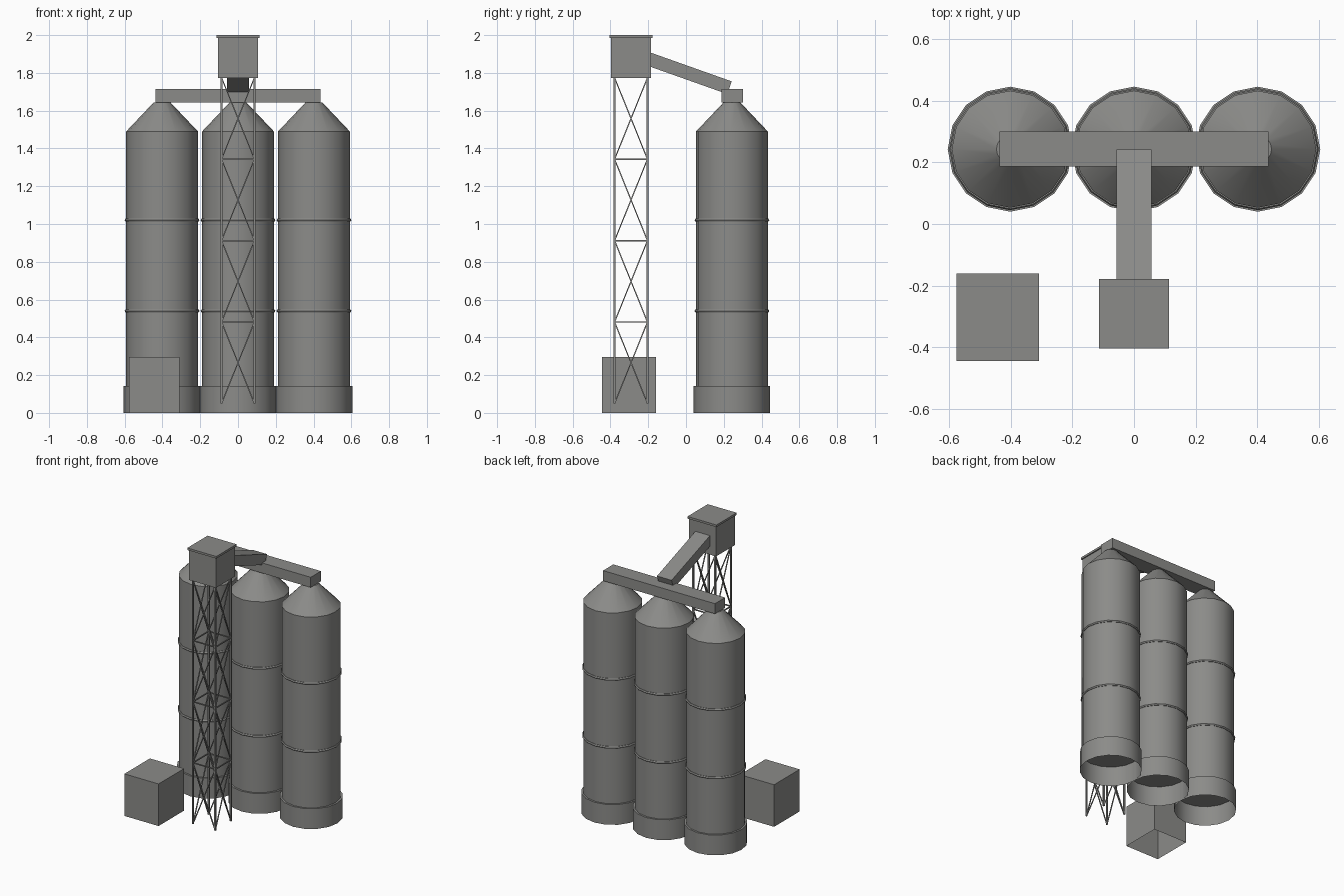
import bpy, bmesh, math
from mathutils import Vector, Matrix

if "Cube" in bpy.data.objects:
    bpy.data.objects.remove(bpy.data.objects["Cube"])

grey = bpy.data.materials.new("weathered_grey")
grey.diffuse_color = (0.26, 0.26, 0.25, 1)
grey.use_nodes = True
grey.node_tree.nodes["Principled BSDF"].inputs["Base Color"].default_value = grey.diffuse_color


def finish(name, bm, smooth=False):
    bmesh.ops.recalc_face_normals(bm, faces=bm.faces)
    me = bpy.data.meshes.new(name)
    bm.to_mesh(me)
    bm.free()
    me.materials.append(grey)
    if smooth:
        me.shade_smooth()
        me.set_sharp_from_angle(angle=math.radians(35))
    ob = bpy.data.objects.new(name, me)
    bpy.context.collection.objects.link(ob)
    return ob


def add_box(bm, lo, hi, open_bottom=False):
    lo, hi = Vector(lo), Vector(hi)
    size = hi - lo
    m = Matrix.Translation((lo + hi) / 2) @ Matrix.Diagonal((*size, 1))
    vs = bmesh.ops.create_cube(bm, size=1, matrix=m)["verts"]
    if open_bottom:
        low = [f for f in bm.faces if all(abs(v.co.z - lo.z) < 1e-5 for v in f.verts)]
        bmesh.ops.delete(bm, geom=low, context="FACES_ONLY")
    return vs


def box(name, lo, hi, open_bottom=False):
    bm = bmesh.new()
    add_box(bm, lo, hi, open_bottom)
    return finish(name, bm)


def add_bar(bm, a, b, t):
    # square bar between two points
    a, b = Vector(a), Vector(b)
    d = b - a
    m = (Matrix.Translation((a + b) / 2) @ d.to_track_quat("Z", "Y").to_matrix().to_4x4()
         @ Matrix.Diagonal((t, t, d.length, 1)))
    bmesh.ops.create_cube(bm, size=1, matrix=m)


def lathe(name, profile, centre, sides=16, closed=False, caps=(False, False)):
    # revolve (radius, height) points around a vertical axis
    bm = bmesh.new()
    rows = []
    for r, z in profile:
        rows.append([bm.verts.new((centre[0] + r * math.cos(2 * math.pi * i / sides),
                                   centre[1] + r * math.sin(2 * math.pi * i / sides), z))
                     for i in range(sides)])
    pairs = list(zip(rows, rows[1:])) + ([(rows[-1], rows[0])] if closed else [])
    for lo, hi in pairs:
        for i in range(sides):
            j = (i + 1) % sides
            bm.faces.new((lo[i], lo[j], hi[j], hi[i]))
    if caps[0]:
        bm.faces.new(rows[0])
    if caps[1]:
        bm.faces.new(rows[-1])
    return finish(name, bm, smooth=True)


# Three silos: open skirt, body with cone roof, two hoops
SY = 0.243
for k, x in enumerate((-0.402, 0.0, 0.402), 1):
    c = (x, SY)
    lathe(f"silo_skirt_{k}", [(0.203, 0), (0.203, 0.143), (0.189, 0.143)], c)
    lathe(f"silo_body_{k}", [(0.19, 0.14), (0.19, 1.49), (0.045, 1.643)], c, caps=(True, True))
    for n, z in enumerate((0.54, 1.02), 1):
        ring = [(0.189 + 0.009 * math.cos(a * math.pi / 3), z + 0.009 * math.sin(a * math.pi / 3))
                for a in range(6)]
        lathe(f"silo_hoop_{k}_{n}", ring, c, closed=True)

# Conveyor gallery across the silo tops
box("conveyor_gallery", (-0.437, 0.187, 1.642), (0.437, 0.301, 1.714))

# Elevator head house and its roof slab
TY = -0.291
box("head_house", (-0.105, TY - 0.105, 1.773), (0.105, TY + 0.105, 1.987))
box("head_house_roof", (-0.113, TY - 0.113, 1.985), (0.113, TY + 0.113, 2.0))

# Sloping chute from head house to gallery
bm = bmesh.new()
slope = math.atan(0.355)
add_box(bm, (-0.057, -0.48, -0.071), (0.057, 0, 0))
bmesh.ops.transform(bm, verts=bm.verts,
                    matrix=Matrix.Translation((0, 0.242, 1.755)) @ Matrix.Rotation(-slope, 4, "X"))
finish("chute", bm)

# Lattice tower: legs, level frames and cross braces
H = 0.087
corners = [(-H, TY - H), (H, TY - H), (H, TY + H), (-H, TY + H)]
levels = [0.05 + 0.431 * i for i in range(5)]
legs, frames, braces = bmesh.new(), bmesh.new(), bmesh.new()
for i, p in enumerate(corners):
    q = corners[(i + 1) % 4]
    add_bar(legs, (*p, levels[0]), (*p, levels[-1]), 0.011)
    for z in levels[1:-1]:
        add_bar(frames, (*p, z), (*q, z), 0.007)
    for lo, hi in zip(levels, levels[1:]):
        add_bar(braces, (*p, lo), (*q, hi), 0.006)
        add_bar(braces, (*q, lo), (*p, hi), 0.006)
finish("tower_legs", legs)
finish("tower_frames", frames)
finish("tower_braces", braces)

# Small hut at the foot, open underneath
box("hut", (-0.576, -0.445, 0), (-0.309, -0.16, 0.297), open_bottom=True)
